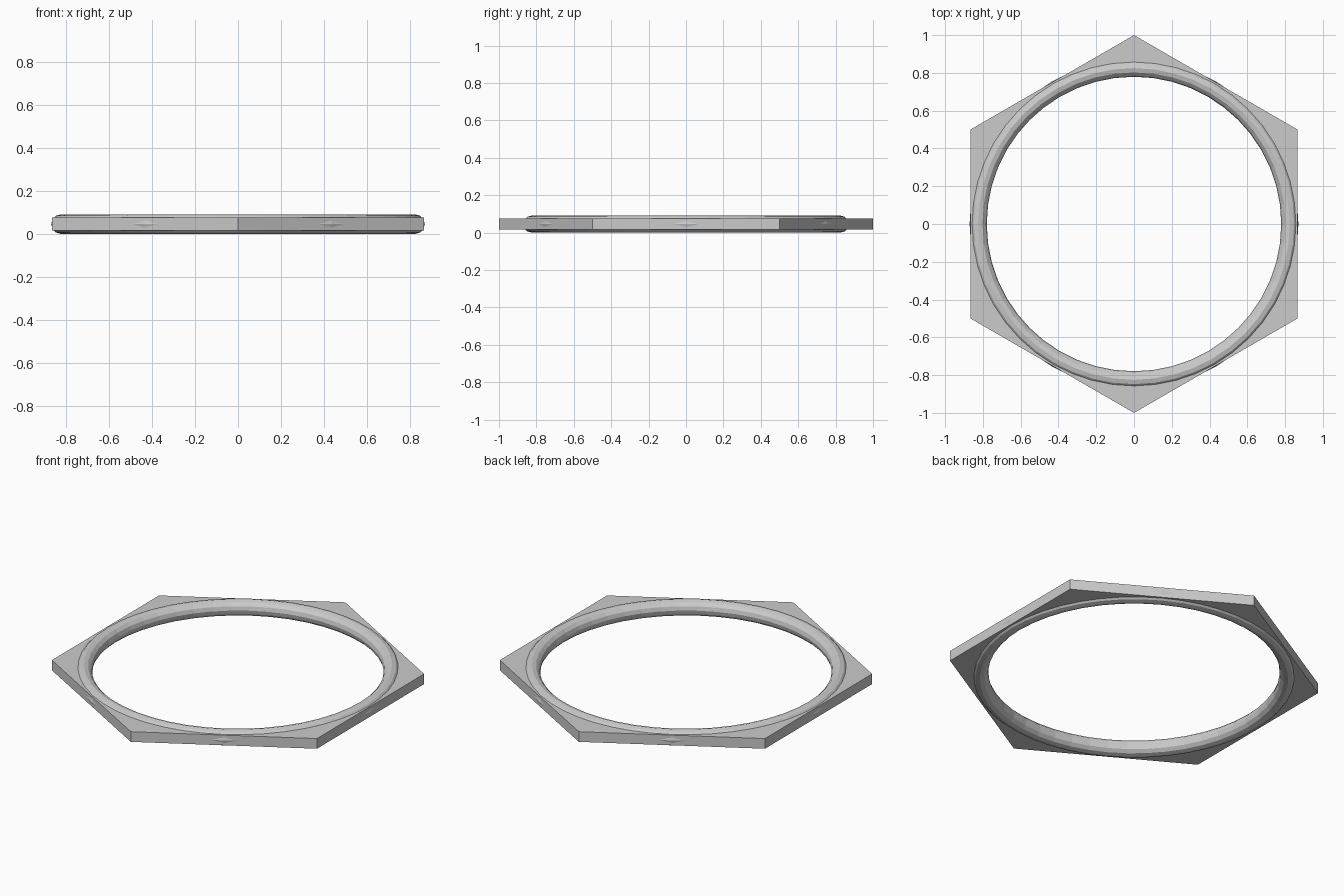
import bpy, bmesh, math

if "Cube" in bpy.data.objects:
    bpy.data.objects.remove(bpy.data.objects["Cube"])

MAJOR, MINOR = 0.825, 0.0455   # ring centre-line and tube radius
SEGS, TUBE = 48, 12
THICK = 0.06                   # hexagon plate thickness


def finish(bm, name):
    bmesh.ops.recalc_face_normals(bm, faces=bm.faces)
    mesh = bpy.data.meshes.new(name)
    bm.to_mesh(mesh)
    bm.free()
    obj = bpy.data.objects.new(name, mesh)
    bpy.context.collection.objects.link(obj)
    return obj


# Hexagonal frame: six straight sides, round opening hidden inside the ring tube
def hex_radius(a):
    local = (a % (math.pi / 3)) - math.pi / 6
    if abs(abs(local) - math.pi / 6) < 1e-6:   # middle of a side
        local = math.pi / 6
    return math.cos(math.pi / 6) / math.cos(math.pi / 6 - abs(local))


bm = bmesh.new()
rows = []
for i in range(SEGS):
    a = 2 * math.pi * i / SEGS
    c, s = math.cos(a), math.sin(a)
    r = hex_radius(a)
    rows.append([bm.verts.new((c * q, s * q, MINOR + z)) for q, z in (
        (MAJOR, THICK / 2), (r, THICK / 2), (r, -THICK / 2), (MAJOR, -THICK / 2))])
for i in range(SEGS):
    p, n = rows[i], rows[(i + 1) % SEGS]
    for k in range(4):
        m = (k + 1) % 4
        bm.faces.new((p[k], p[m], n[m], n[k]))
finish(bm, "hex_frame")

# Round ring bulging slightly through the frame sides
bpy.ops.mesh.primitive_torus_add(major_radius=MAJOR, minor_radius=MINOR,
                                 major_segments=SEGS, minor_segments=TUBE,
                                 location=(0, 0, MINOR))
bpy.context.object.name = "round_ring"
